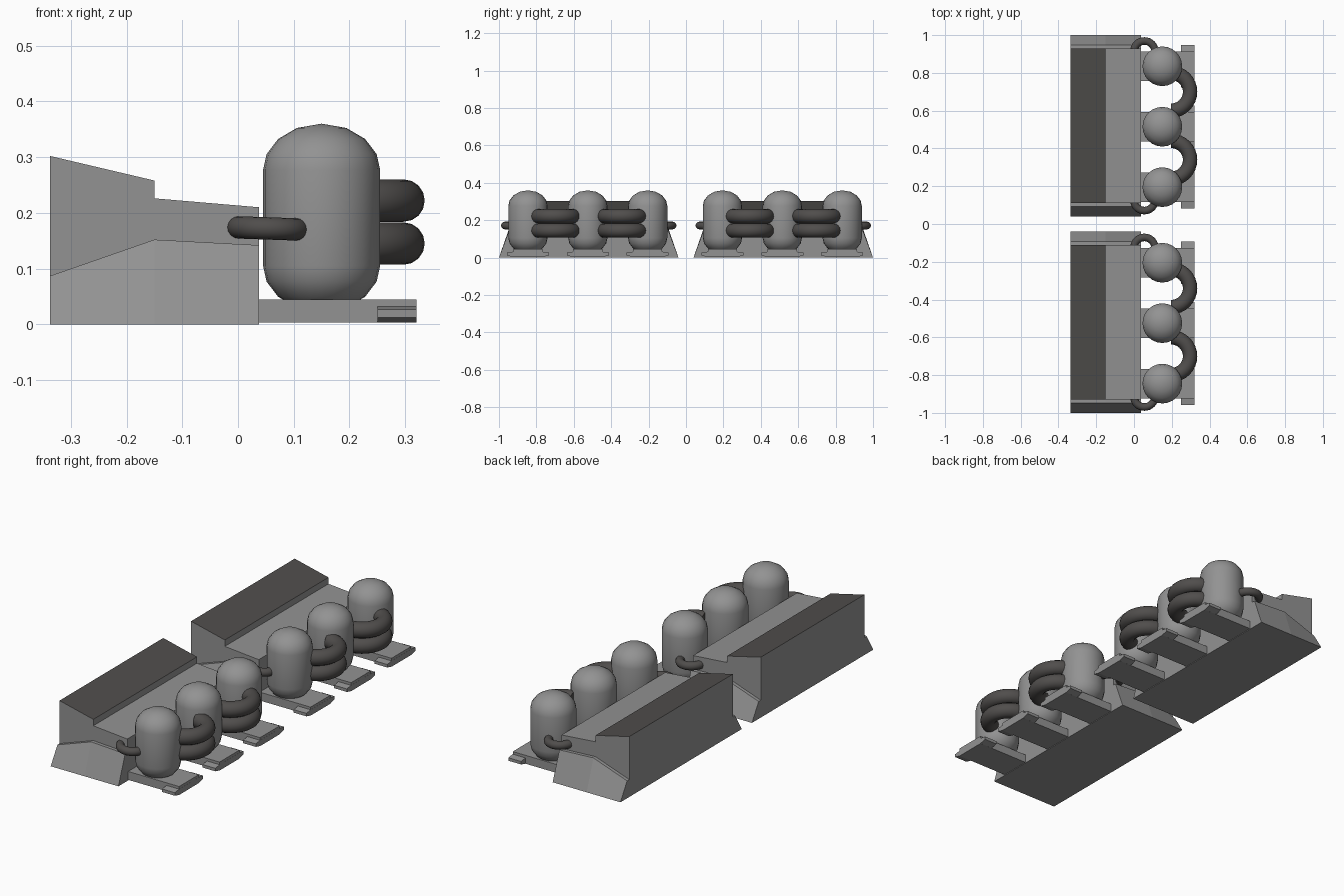
import bpy, bmesh, math
from mathutils import Matrix

if "Cube" in bpy.data.objects:
    bpy.data.objects.remove(bpy.data.objects["Cube"])


def material(name, col):
    m = bpy.data.materials.new(name)
    m.diffuse_color = (*col, 1)
    m.use_nodes = True
    m.node_tree.nodes["Principled BSDF"].inputs["Base Color"].default_value = m.diffuse_color
    return m


GREY = material("grey metal", (0.29, 0.29, 0.29))
DARK = material("dark rubber", (0.08, 0.075, 0.072))


def finish(bm, name, mats, smooth=False):
    bmesh.ops.remove_doubles(bm, verts=bm.verts, dist=1e-5)
    bmesh.ops.recalc_face_normals(bm, faces=bm.faces)
    me = bpy.data.meshes.new(name)
    bm.to_mesh(me)
    bm.free()
    for m in mats:
        me.materials.append(m)
    ob = bpy.data.objects.new(name, me)
    bpy.context.collection.objects.link(ob)
    if smooth:
        bpy.ops.object.select_all(action='DESELECT')
        ob.select_set(True)
        bpy.context.view_layer.objects.active = ob
        bpy.ops.object.shade_smooth_by_angle(angle=math.radians(40))
    return ob


def loft(name, ring_a, ring_b):
    """Solid between two matching closed outlines."""
    bm = bmesh.new()
    a = [bm.verts.new(p) for p in ring_a]
    b = [bm.verts.new(p) for p in ring_b]
    bm.faces.new(a)
    bm.faces.new(b)
    n = len(a)
    for i in range(n):
        bm.faces.new((a[i], a[(i + 1) % n], b[(i + 1) % n], b[i]))
    return finish(bm, name, [GREY])


def tank(name, x, y):
    r, h = 0.105, 0.083
    angs = [math.radians(a) for a in (0, 20, 42, 65, 90)]
    prof = [(r * math.cos(a), 0.105 - h * math.sin(a)) for a in reversed(angs)]
    prof += [(r * math.cos(a), 0.277 + h * math.sin(a)) for a in angs]
    bm = bmesh.new()
    vs = [bm.verts.new((max(p, 0), 0, z)) for p, z in prof]
    es = [bm.edges.new(e) for e in zip(vs, vs[1:])]
    bmesh.ops.spin(bm, geom=vs + es, cent=(0, 0, 0), axis=(0, 0, 1),
                   angle=2 * math.pi, steps=24)
    bmesh.ops.remove_doubles(bm, verts=bm.verts, dist=1e-5)
    bmesh.ops.translate(bm, verts=bm.verts, vec=(x, y, 0))
    return finish(bm, name, [GREY], True)


def bend(name, centre, major, minor, start, tilt=0):
    """Half-torus pipe starting at the given angle in plan."""
    bm = bmesh.new()
    rings = []
    for i in range(17):
        t = math.radians(start + 180 * i / 16)
        ring = []
        for j in range(16):
            p = 2 * math.pi * j / 16
            d = major + minor * math.cos(p)
            ring.append(bm.verts.new((d * math.cos(t), d * math.sin(t), minor * math.sin(p))))
        rings.append(ring)
    for a, b in zip(rings, rings[1:]):
        for j in range(16):
            k = (j + 1) % 16
            bm.faces.new((a[j], a[k], b[k], b[j]))
    bm.faces.new(rings[0])
    bm.faces.new(rings[-1])
    bm.transform(Matrix.Translation(centre) @ Matrix.Rotation(math.radians(tilt), 4, 'Y'))
    return finish(bm, name, [DARK], True)


SKIRT = [(-0.337, 0.087), (-0.15, 0.152), (0.038, 0.142)]
HOUSING = [(-0.337, 0.05), (-0.337, 0.302), (-0.15, 0.258), (-0.15, 0.226),
           (0.038, 0.21), (0.038, 0.05)]

for label, cy in (("front", -0.52), ("rear", 0.52)):
    # flared skirt: wide bottom outline, narrower folded top outline
    bm = bmesh.new()
    rows = {}
    for s in (-1, 1):
        rows[s] = ([bm.verts.new((x, cy + s * 0.48, 0)) for x, z in SKIRT],
                   [bm.verts.new((x, cy + s * 0.427, z)) for x, z in SKIRT])
        lo, hi = rows[s]
        for i in range(2):
            bm.faces.new((lo[i], lo[i + 1], hi[i + 1], hi[i]))
    for i in range(2):
        for k in (0, 1):
            a, b = rows[-1][k], rows[1][k]
            bm.faces.new((a[i], a[i + 1], b[i + 1], b[i]))
    for i in (0, 2):
        bm.faces.new((rows[-1][0][i], rows[1][0][i], rows[1][1][i], rows[-1][1][i]))
    finish(bm, label + "_skirt", [GREY])

    # stepped housing with a dark sloping lid
    ob = loft(label + "_housing", [(x, cy - 0.41, z) for x, z in HOUSING],
              [(x, cy + 0.41, z) for x, z in HOUSING])
    ob.data.materials.append(DARK)
    for f in ob.data.polygons:
        if f.normal.z > 0.5 and f.center.z > 0.25:
            f.material_index = 1

    for n, dy in enumerate((-0.325, -0.005, 0.315)):
        y = cy + dy
        tank(f"{label}_tank_{n}", 0.15, y)
        # foot pad and its side lugs
        pad = [(-0.078, 0.003), (0.078, 0.003), (0.078, 0.045), (-0.078, 0.045)]
        loft(f"{label}_pad_{n}", [(0.03, y + a, z) for a, z in pad],
             [(0.32, y + a, z) for a, z in pad])
        lug = [(-0.112, 0.012), (-0.077, 0.003), (0.077, 0.003), (0.112, 0.012),
               (0.112, 0.027), (0.079, 0.032), (-0.079, 0.032), (-0.112, 0.027)]
        loft(f"{label}_lug_{n}", [(0.25, y + a, z) for a, z in lug],
             [(0.3205, y + a, z) for a, z in lug])

    # paired pipes joining neighbouring tanks
    for dy in (-0.18, 0.18):
        for z in (0.145, 0.222):
            bend(label + "_coupling_pipe", (0.197, cy + dy, z), 0.1, 0.038, -90)

    # thin pipes from end tanks into the housing
    for s, start in ((1, 0), (-1, 180)):
        bend(label + "_feed_pipe", (0.055, cy + s * 0.393, 0.172), 0.056, 0.02, start, 2)
